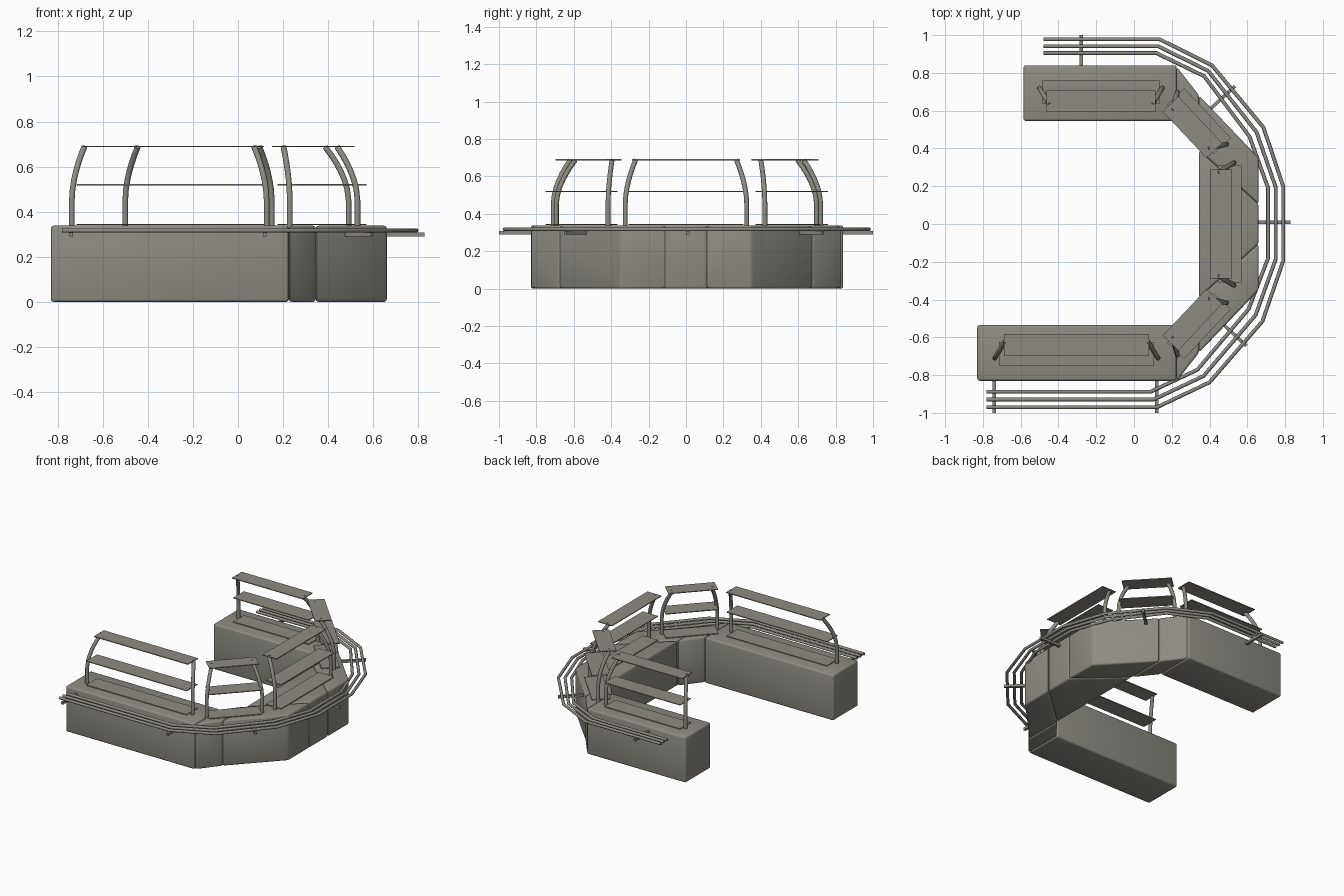
import bpy, bmesh, math
from mathutils import Vector

if "Cube" in bpy.data.objects:
    bpy.data.objects.remove(bpy.data.objects["Cube"])

mat = bpy.data.materials.new("warm grey")
mat.diffuse_color = (0.27, 0.26, 0.225, 1)
mat.use_nodes = True
mat.node_tree.nodes["Principled BSDF"].inputs["Base Color"].default_value = mat.diffuse_color
TOP = 0.338


def finish(name, bm, smooth=False):
    bmesh.ops.recalc_face_normals(bm, faces=bm.faces)
    me = bpy.data.meshes.new(name)
    bm.to_mesh(me)
    bm.free()
    me.materials.append(mat)
    ob = bpy.data.objects.new(name, me)
    bpy.context.collection.objects.link(ob)
    if smooth:
        bpy.ops.object.select_all(action='DESELECT')
        bpy.context.view_layer.objects.active = ob
        ob.select_set(True)
        bpy.ops.object.shade_smooth_by_angle(angle=math.radians(40))
    return ob


def prism(name, pts, z0, z1, bevel=0.0):
    # extrude a floor outline upward, optionally rounding its edges
    bm = bmesh.new()
    f = bm.faces.new([bm.verts.new((x, y, z0)) for x, y in pts])
    r = bmesh.ops.extrude_face_region(bm, geom=[f])
    for v in r["geom"]:
        if isinstance(v, bmesh.types.BMVert):
            v.co.z = z1
    if bevel:
        bmesh.ops.bevel(bm, geom=bm.edges[:], offset=bevel, segments=3,
                        profile=0.5, affect='EDGES')
    return finish(name, bm, bool(bevel))


def tube(name, pts, r, sides=10):
    # sweep a round section along a path with mitred bends
    bm = bmesh.new()
    pts = [Vector(p) for p in pts]
    flat = abs(pts[0].z - pts[-1].z) < 1e-4
    ref = Vector((0, 0, 1)) if flat else Vector((1, 0, 0))
    rings = []
    for i, p in enumerate(pts):
        a = (p - pts[max(i - 1, 0)]).normalized()
        b = (pts[min(i + 1, len(pts) - 1)] - p).normalized()
        t = (a + b).normalized()
        s = t.cross(ref).normalized()
        n = s.cross(t).normalized()
        k = 1 / max(t.dot(b if b.length else a), 0.5)
        rings.append([bm.verts.new(p + s * (r * k * math.cos(q)) + n * (r * math.sin(q)))
                      for q in (2 * math.pi * j / sides for j in range(sides))])
    for a, b in zip(rings, rings[1:]):
        for j in range(sides):
            bm.faces.new((a[j], a[(j + 1) % sides], b[(j + 1) % sides], b[j]))
    bm.faces.new(rings[0])
    bm.faces.new(rings[-1])
    return finish(name, bm, True)


# counters
def rect(x0, x1, y0, y1):
    return [(x0, y0), (x1, y0), (x1, y1), (x0, y1)]


B = 0.013
prism("front_counter", rect(-0.83, 0.224, -0.83, -0.535), 0, TOP, B)
prism("back_counter", rect(-0.585, 0.226, 0.545, 0.84), 0, TOP, B)
prism("middle_counter", [(0.345, -0.39), (0.66, -0.105), (0.66, 0.105), (0.345, 0.39)], 0, TOP, B)
for s, n in ((-1, "front"), (1, "back")):
    prism(n + "_corner_filler", [(0.226, s * 0.54), (0.345, s * 0.39), (0.345, s * 0.68),
                                 (0.226, s * 0.832)], 0, TOP, B)
    prism(n + "_diagonal_counter", [(0.345, s * 0.39), (0.66, s * 0.105), (0.66, s * 0.35),
                                    (0.345, s * 0.68)], 0, TOP, B)


# shelf stations: two curved posts, two raised shelves and a counter plate
def station(name, cx, cy, ang, half):
    v = Vector((math.cos(ang), math.sin(ang)))   # outward
    u = Vector((-v.y, v.x))                      # along the counter
    c = Vector((cx, cy))

    def at(a, b):
        return c + u * a + v * b

    def plate(part, z, h, off, w):
        prism(name + part, [at(-h, off - w), at(h, off - w), at(h, off + w), at(-h, off + w)],
              z - 0.003, z + 0.003)

    plate("_counter_plate", TOP + 0.005, half * 0.95, -0.0225, 0.0625)
    plate("_lower_shelf", 0.52, half * 0.95, -0.0225, 0.0625)
    plate("_upper_shelf", 0.689, half * 0.89, -0.0700, 0.0575)
    for s in (-1, 1):
        path = []
        for z in (0.33, 0.45, 0.50, 0.54, 0.58, 0.615, 0.65, 0.687):
            t = max(0, (z - 0.45) / 0.237) ** 1.8
            p = at(s * (half - 0.055 * t), -0.09 * t)
            path.append((p.x, p.y, z))
        tube(name + "_post", path, 0.013)


A = math.radians(43.3)
station("front_station", -0.305, -0.71, -math.pi / 2, 0.432)
station("back_station", -0.175, 0.72, math.pi / 2, 0.325)
station("middle_station", 0.53, 0.0, 0, 0.325)
station("back_diagonal_station", 0.36, 0.56, A, 0.19)
station("front_diagonal_station", 0.36, -0.555, -A, 0.19)

# tray rails wrapping round the outside
inner = [(-0.78, -0.888), (0.088, -0.888), (0.335, -0.772), (0.607, -0.45), (0.71, -0.18),
         (0.71, 0.19), (0.612, 0.462), (0.372, 0.782), (0.118, 0.905), (-0.48, 0.905)]
outer = [(-0.78, -0.97), (0.122, -0.97), (0.40, -0.838), (0.68, -0.515), (0.79, -0.195),
         (0.79, 0.20), (0.685, 0.512), (0.413, 0.84), (0.135, 0.978), (-0.48, 0.978)]
for i, n in enumerate(("inner", "middle", "outer")):
    t = i / 2
    tube(n + "_tray_rail", [(a[0] * (1 - t) + b[0] * t, a[1] * (1 - t) + b[1] * t, 0.317)
                            for a, b in zip(inner, outer)], 0.010)

# rail brackets
for a, b in (((-0.74, -0.82), (-0.74, -1.0)), ((0.12, -0.82), (0.12, -1.0)),
             ((-0.28, 0.83), (-0.28, 1.0)), ((0.65, 0.01), (0.828, 0.01)),
             ((0.40, 0.605), (0.535, 0.73)), ((0.46, -0.52), (0.595, -0.645))):
    a, b = Vector(a), Vector(b)
    d = (b - a).normalized()
    w = Vector((-d.y, d.x)) * 0.009
    prism("rail_bracket", [a - w, b - w, b + w, a + w], 0.290, 0.308)
